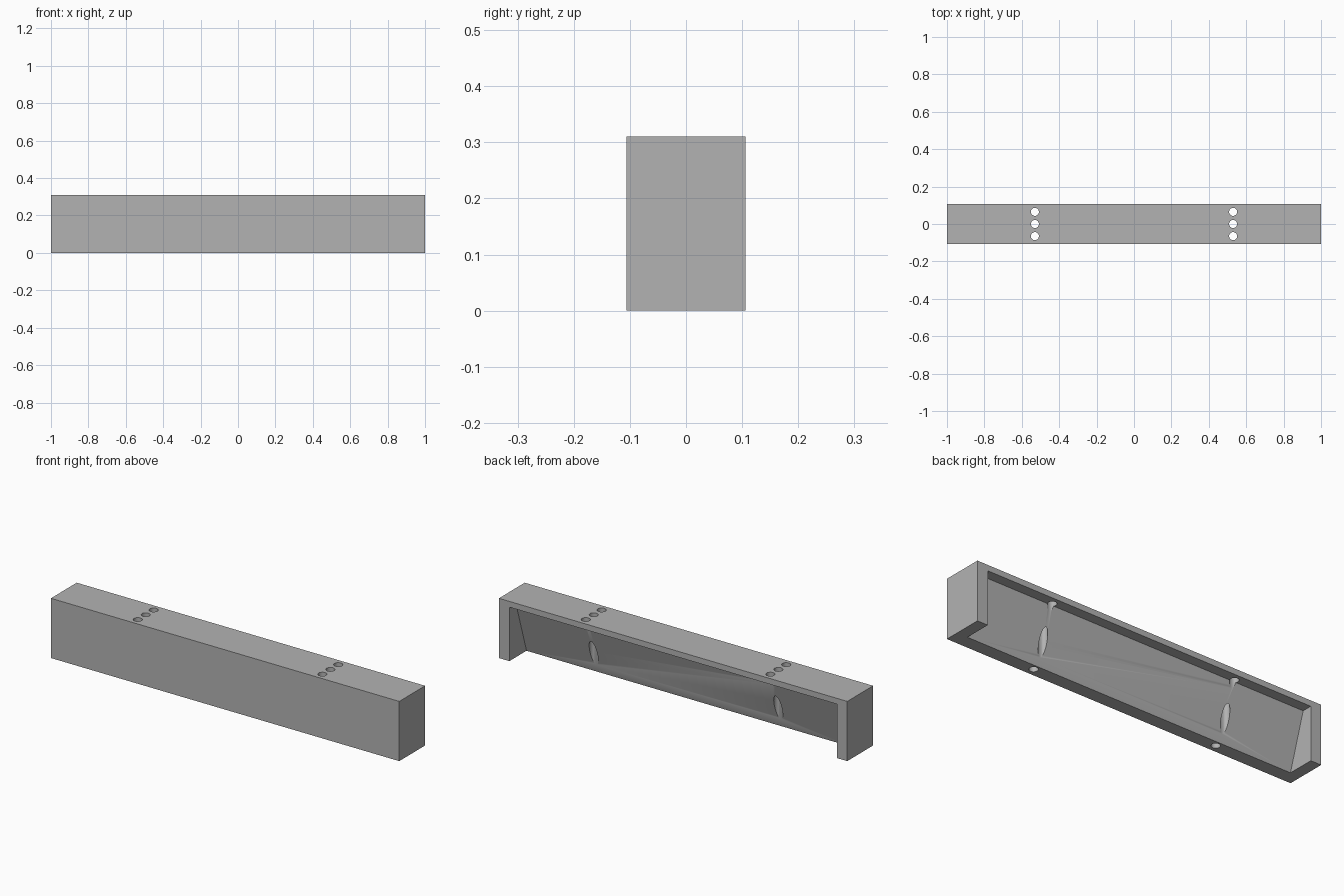
import bpy
import bmesh

LENGTH, DEPTH, HEIGHT = 2.0, 0.212, 0.31
WALL, TOP = 0.06, 0.03
HOLE_RADIUS, HOLE_X, HOLE_Y = 0.0215, 0.53, 0.065

default = bpy.data.objects.get("Cube")
if default:
    bpy.data.objects.remove(default, do_unlink=True)

grey = bpy.data.materials.new("plain grey")
grey.use_nodes = True
colour = (0.45, 0.45, 0.45, 1)
grey.diffuse_color = colour
grey.node_tree.nodes["Principled BSDF"].inputs["Base Color"].default_value = colour


def extrude_along_x(name, profile, half_length):
    """Solid prism from a (y, z) profile."""
    bm = bmesh.new()
    face = bm.faces.new([bm.verts.new((-half_length, y, z)) for y, z in profile])
    extruded = bmesh.ops.extrude_face_region(bm, geom=[face])["geom"]
    moved = [v for v in extruded if isinstance(v, bmesh.types.BMVert)]
    bmesh.ops.translate(bm, verts=moved, vec=(2 * half_length, 0, 0))
    bmesh.ops.recalc_face_normals(bm, faces=bm.faces)
    mesh = bpy.data.meshes.new(name)
    bm.to_mesh(mesh)
    bm.free()
    obj = bpy.data.objects.new(name, mesh)
    bpy.context.collection.objects.link(obj)
    mesh.materials.append(grey)
    return obj


def cut(target, cutter):
    """Subtract the cutter from the target, then discard it."""
    cutter.hide_render = True
    mod = target.modifiers.new("cut", "BOOLEAN")
    mod.operation = "DIFFERENCE"
    mod.solver = "EXACT"
    mod.object = cutter
    bpy.ops.object.select_all(action="DESELECT")
    bpy.context.view_layer.objects.active = target
    target.select_set(True)
    bpy.ops.object.modifier_apply(modifier=mod.name)
    bpy.data.objects.remove(cutter, do_unlink=True)


# Outer block
b = DEPTH / 2
housing = extrude_along_x("wall_bracket", [(-b, 0), (b, 0), (b, HEIGHT), (-b, HEIGHT)], LENGTH / 2)

# Cavity open to the back and bottom, with a sloping inner face
ceiling = HEIGHT - TOP
ceiling_y, floor_y, over = 0.053, -0.035, 0.05
slope = (ceiling_y - floor_y) / ceiling
cavity = extrude_along_x(
    "cavity_cutter",
    [(floor_y - slope * over, -over), (b + over, -over), (b + over, ceiling), (ceiling_y, ceiling)],
    LENGTH / 2 - WALL)
cut(housing, cavity)

# Vertical holes, three near each end
for x in (-HOLE_X, HOLE_X):
    for y in (-HOLE_Y, 0, HOLE_Y):
        bpy.ops.mesh.primitive_cylinder_add(
            vertices=32, radius=HOLE_RADIUS, depth=HEIGHT + 0.2, location=(x, y, HEIGHT / 2))
        cutter = bpy.context.object
        cutter.data.materials.append(grey)
        cut(housing, cutter)

bpy.ops.object.shade_smooth_by_angle(angle=0.5)
